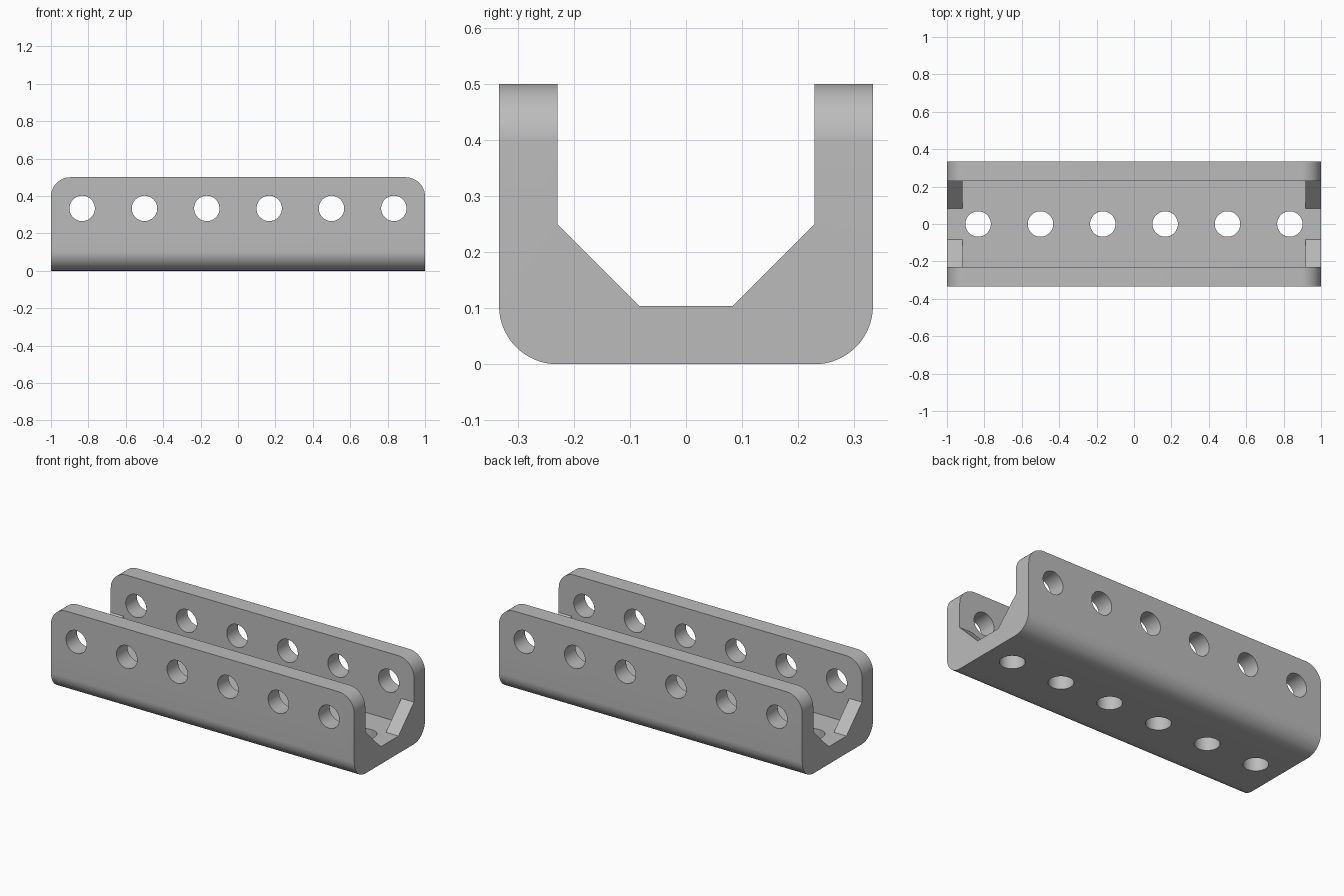
import bpy
import bmesh
from math import pi, sin, cos, radians
from mathutils import Vector

old = bpy.data.objects.get("Cube")
if old:
    bpy.data.objects.remove(old, do_unlink=True)

LENGTH, WIDTH, HEIGHT = 2.0, 2 / 3, 0.5
WALL = 0.104          # wall thickness, also the corner radius
GUSSET = 1 / 12       # length of the end gussets
HOLE = 0.068          # hole radius
PITCH = 1 / 3         # hole spacing

grey = bpy.data.materials.new("light grey")
grey.use_nodes = True
colour = (0.5, 0.5, 0.5, 1)
grey.diffuse_color = colour
grey.node_tree.nodes["Principled BSDF"].inputs["Base Color"].default_value = colour


def prism(name, profile, axis, start, end):
    """Extrude a closed (u, z) profile along x or y."""
    bm = bmesh.new()
    points = [(start, u, z) if axis == "x" else (u, start, z) for u, z in profile]
    face = bm.faces.new([bm.verts.new(p) for p in points])
    step = Vector((end - start, 0, 0) if axis == "x" else (0, end - start, 0))
    out = bmesh.ops.extrude_face_region(bm, geom=[face])
    moved = [g for g in out["geom"] if isinstance(g, bmesh.types.BMVert)]
    bmesh.ops.translate(bm, verts=moved, vec=step)
    bmesh.ops.recalc_face_normals(bm, faces=bm.faces)
    mesh = bpy.data.meshes.new(name)
    bm.to_mesh(mesh)
    bm.free()
    mesh.materials.append(grey)
    obj = bpy.data.objects.new(name, mesh)
    bpy.context.collection.objects.link(obj)
    return obj


def arc(cx, cz, r, a0, a1, n=16):
    angles = [a0 + (a1 - a0) * i / n for i in range(n + 1)]
    return [(cx + r * cos(a), cz + r * sin(a)) for a in angles]


def combine(target, tool, operation):
    """Apply a boolean and discard the tool."""
    mod = target.modifiers.new(operation, "BOOLEAN")
    mod.operation, mod.object, mod.solver = operation, tool, "EXACT"
    bpy.context.view_layer.objects.active = target
    bpy.ops.object.modifier_apply(modifier=mod.name)
    bpy.data.objects.remove(tool, do_unlink=True)


hx, hy = LENGTH / 2, WIDTH / 2
inner = hy - WALL

# Channel body: rounded lower edges
section = (arc(-hy + WALL, WALL, WALL, pi, 1.5 * pi)
           + arc(hy - WALL, WALL, WALL, 1.5 * pi, 2 * pi)
           + [(hy, HEIGHT), (-hy, HEIGHT)])
channel = prism("channel", section, "x", -hx, hx)

# Rounded upper corners of both side walls
outline = ([(-hx, -0.1), (hx, -0.1)]
           + arc(hx - WALL, HEIGHT - WALL, WALL, 0, pi / 2)
           + arc(-hx + WALL, HEIGHT - WALL, WALL, pi / 2, pi))
combine(channel, prism("side_outline", outline, "y", -1, 1), "INTERSECT")

# Inside opening with sloped gussets left at the ends
slope = 0.146
opening = [(-inner + slope, WALL), (inner - slope, WALL), (inner, WALL + slope),
           (inner, 1), (-inner, 1), (-inner, WALL + slope)]
combine(channel, prism("end_opening", opening, "x", -2, 2), "DIFFERENCE")
trough = [(-inner, WALL), (inner, WALL), (inner, 1), (-inner, 1)]
combine(channel, prism("trough", trough, "x", -hx + GUSSET, hx - GUSSET), "DIFFERENCE")

# Rows of holes through the walls and the base
for i in range(6):
    x = (i - 2.5) * PITCH
    circle = arc(x, PITCH, HOLE, 0, 2 * pi, 48)[:-1]
    combine(channel, prism("wall_hole", circle, "y", -1, 1), "DIFFERENCE")
    base_hole = prism("base_hole", arc(x, 0, HOLE, 0, 2 * pi, 48)[:-1], "y", -0.3, 0.3)
    for v in base_hole.data.vertices:
        v.co = (v.co.x, -v.co.z, v.co.y)
    combine(channel, base_hole, "DIFFERENCE")

# Smooth curves, sharp edges
bpy.ops.object.select_all(action="DESELECT")
channel.select_set(True)
bpy.context.view_layer.objects.active = channel
bpy.ops.object.shade_smooth_by_angle(angle=radians(30))
